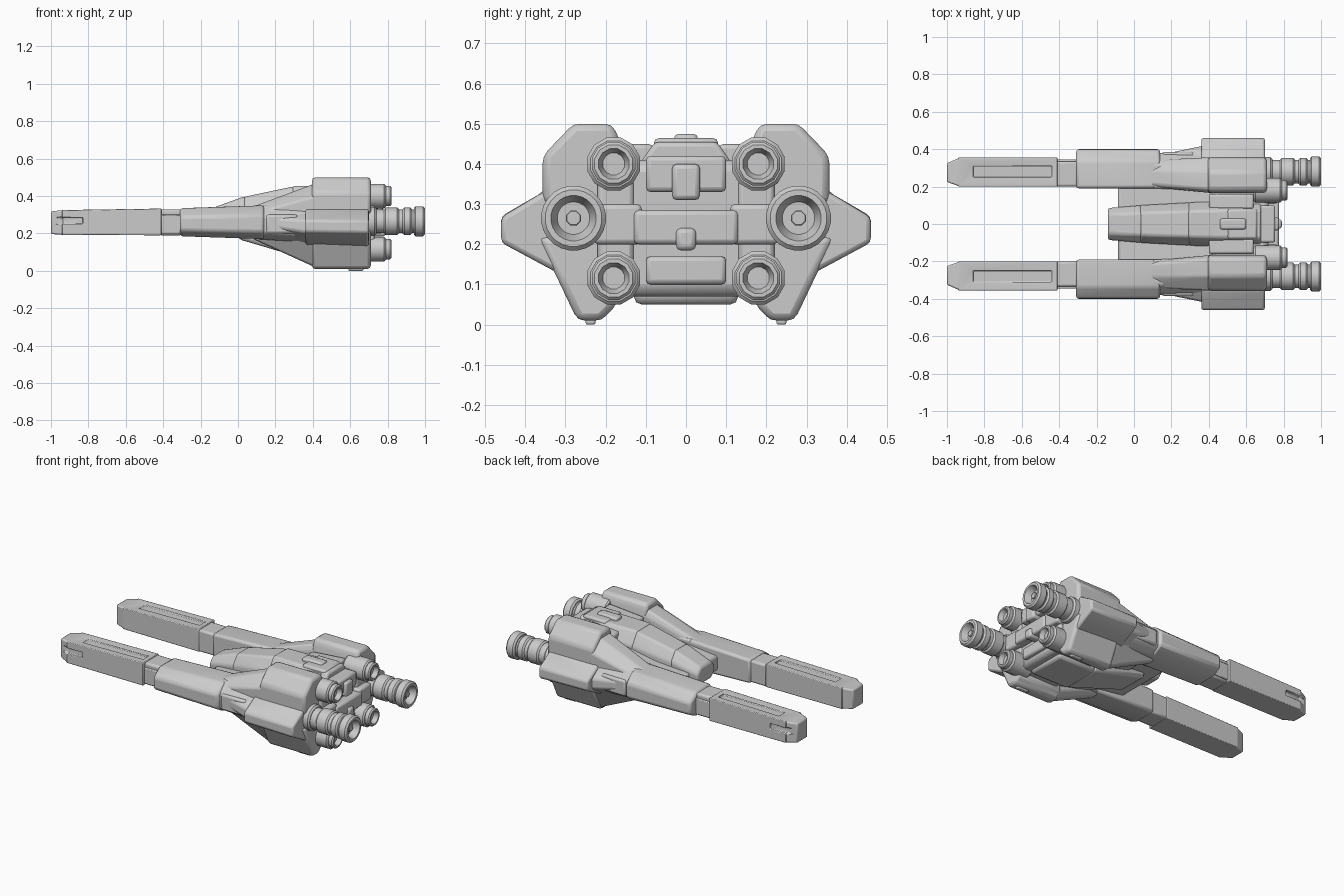
import bpy, bmesh, math

if "Cube" in bpy.data.objects:
    bpy.data.objects.remove(bpy.data.objects["Cube"])

hull_grey = bpy.data.materials.new("hull grey")
hull_grey.use_nodes = True
hull_grey.diffuse_color = (0.6, 0.6, 0.6, 1)
hull_grey.node_tree.nodes["Principled BSDF"].inputs["Base Color"].default_value = hull_grey.diffuse_color

# Unit cross-sections, outward then upward
SQUARE = [(0, 0), (1, 0), (1, 1), (0, 1)]
SLOPED_TOP = [(0, 0), (1, 0), (1, 0.6), (0.6, 1), (0.1, 1), (0, 0.8)]
SLOPED_BASE = [(0.2, 0), (0.5, 0), (1, 1), (0, 1), (0, 0.2)]
SLOPED_SIDE = [(0, 0), (0.7, 0), (1, 0.2), (1, 0.7), (0.7, 1), (0, 1)]
WEDGE = [(0, 0), (0.4, 0), (1, 0.4), (1, 0.7), (0.6, 1), (0, 1)]
CANOPY = [(0.2, 0), (0.8, 0), (1, 0.3), (1, 0.7), (0.8, 1), (0.2, 1), (0, 0.7), (0, 0.3)]


def skin(name, rings, mirror, bevel):
    """Join rings of points into a closed, soft-edged solid."""
    bm = bmesh.new()
    loops = [[bm.verts.new(point) for point in ring] for ring in rings]
    for near, far in zip(loops, loops[1:]):
        for i in range(len(near)):
            bm.faces.new((near[i - 1], near[i], far[i], far[i - 1]))
    bm.faces.new(loops[0])
    bm.faces.new(loops[-1])
    bmesh.ops.recalc_face_normals(bm, faces=bm.faces)
    mesh = bpy.data.meshes.new(name)
    bm.to_mesh(mesh)
    bm.free()
    mesh.materials.append(hull_grey)
    part = bpy.data.objects.new(name, mesh)
    bpy.context.collection.objects.link(part)
    bpy.ops.object.select_all(action="DESELECT")
    part.select_set(True)
    bpy.context.view_layer.objects.active = part
    bpy.ops.object.shade_smooth_by_angle(angle=math.radians(40))
    if bevel:
        soften = part.modifiers.new("soft edges", "BEVEL")
        soften.width, soften.segments = bevel, 2
    if mirror:
        part.modifiers.new("other side", "MIRROR").use_axis = (False, True, False)
    return part


def solid(name, x, y, z, front_y=None, front_z=None, outline=SQUARE, mirror=True, bevel=0.012):
    """Bar along x, with an optional different size at its front end."""
    def ring(at, wide, tall):
        return [(at, wide[0] + u * (wide[1] - wide[0]), tall[0] + v * (tall[1] - tall[0]))
                for u, v in outline]
    rings = [ring(x[0], front_y or y, front_z or z), ring(x[1], y, z)]
    return skin(name, rings, mirror, bevel)


def centred(name, x, half, z, front=None, front_z=None, outline=SQUARE, bevel=0.012):
    """Bar across the centre line, given its half width."""
    front_y = (-front, front) if front else None
    return solid(name, x, (-half, half), z, front_y, front_z, outline, mirror=False, bevel=bevel)


def drum(name, centre, x, radius, sides=24, hollow=False):
    """Round section along x with eased rims and an optional nozzle cavity."""
    ease, (start, end) = radius / 8, x
    rim = radius - ease
    profile = [(start, rim), (start + ease, radius), (end - ease, radius), (end, rim)]
    if hollow:
        profile += [(end, radius * 0.7), (end - radius / 2, radius / 2)]
    turns = [math.tau * (i + 0.5) / sides for i in range(sides)]
    rings = [[(at, centre[0] + r * math.cos(t), centre[1] + r * math.sin(t)) for t in turns]
             for at, r in profile]
    skin(name, rings, True, 0)


def carve(part, x, y, z):
    """Cut a box out of a part, ahead of its other modifiers."""
    cutter = solid("cutter", x, y, z, mirror=False, bevel=0)
    bpy.context.view_layer.objects.active = part
    cut = part.modifiers.new("cut", "BOOLEAN")
    cut.object, cut.solver = cutter, "EXACT"
    bpy.ops.object.modifier_move_to_index(modifier=cut.name, index=0)
    bpy.ops.object.modifier_apply(modifier="cut")
    bpy.data.objects.remove(cutter)


# Long forward prongs with side slots at the tip and a shallow top tray
prong_y, prong_z = (0.2, 0.355), (0.19, 0.333)
prong = solid("prong", (-0.94, -0.41), prong_y, prong_z, front_z=(0.192, 0.325), bevel=0.018)
tip = solid("prong_tip", (-1, -0.93), prong_y, (0.192, 0.325), front_y=(0.225, 0.325),
            front_z=(0.197, 0.318), bevel=0.01)
for part in (prong, tip):
    carve(part, x=(-0.98, -0.83), y=(0.335, 0.4), z=(0.25, 0.285))
carve(prong, x=(-0.86, -0.44), y=(0.25, 0.31), z=(0.318, 0.4))
solid("prong_neck", (-0.42, -0.3), (0.2, 0.335), (0.19, 0.328))
solid("neck_plate", (-0.41, -0.3), (0.32, 0.345), (0.2, 0.3), bevel=0.005)

# Thicker arms behind the prongs
solid("arm", (-0.31, 0.14), (0.19, 0.4), (0.17, 0.35), front_z=(0.185, 0.335),
      outline=SLOPED_SIDE, bevel=0.015)
solid("arm_root", (0.1, 0.7), (0.17, 0.36), (0.13, 0.37), front_y=(0.19, 0.38), front_z=(0.17, 0.35),
      outline=SLOPED_SIDE)
solid("arm_hatch", (0.15, 0.32), (0.35, 0.385), (0.2, 0.3))

# Three engine pods on each side, each with a fairing running forward
top_y, top_z = (0.165, 0.357), (0.3, 0.5)
solid("upper_pod", (0.395, 0.71), top_y, top_z, outline=SLOPED_TOP, bevel=0.018)
solid("upper_fairing", (0.07, 0.42), top_y, (0.29, 0.47), front_y=(0.2, 0.34),
      front_z=(0.26, 0.34), outline=SLOPED_TOP, bevel=0.02)
side_y, side_z = (0.2, 0.46), (0.12, 0.33)
solid("side_pod", (0.36, 0.7), side_y, side_z, front_z=(0.13, 0.33), outline=WEDGE)
solid("side_fairing", (0.14, 0.38), (0.2, 0.42), side_z, front_y=(0.2, 0.37),
      front_z=(0.18, 0.33), outline=WEDGE)
low_y, low_z = (0.17, 0.37), (0.01, 0.22)
solid("lower_pod", (0.395, 0.71), low_y, low_z, outline=SLOPED_BASE, bevel=0.018)
solid("lower_fairing", (0.08, 0.41), low_y, (0.02, 0.22), front_y=(0.21, 0.34),
      front_z=(0.17, 0.22), outline=SLOPED_BASE)
solid("lower_skid", (0.59, 0.67), (0.225, 0.25), (0, 0.04), bevel=0.005)

# Main engines: ribbed barrel ending in a bell
main = (0.28, 0.265)
drum("main_barrel", main, (0.6, 0.95), 0.064)
drum("main_collar", main, (0.66, 0.74), 0.078)
for name, start, end in (("front_rib", 0.78, 0.86), ("rear_rib", 0.88, 0.93)):
    drum(name, main, (start, end), 0.074)
drum("main_bell", main, (0.94, 1), 0.081, hollow=True)
drum("main_igniter", main, (0.94, 0.98), 0.02, sides=8)

# Small engines above and below
for level, height in (("upper", 0.4), ("lower", 0.116)):
    small = (0.18, height)
    drum(level + "_engine", small, (0.64, 0.79), 0.068, sides=12)
    drum(level + "_nozzle", small, (0.7, 0.82), 0.056, sides=12, hollow=True)

# Central hull: flat front wing, flared middle, boxy stern
centred("front_wing", (-0.085, 0.2), 0.2, (0.17, 0.33), front_z=(0.21, 0.3))
centred("flared_hull", (0.12, 0.42), 0.2, (0.08, 0.385), front_z=(0.17, 0.32))
centred("core_hull", (0.41, 0.72), 0.2, (0.07, 0.41), bevel=0.03)

# Spine rising from the nose, and the keel below
centred("spine_nose", (-0.14, 0.04), 0.1, (0.21, 0.4), front=0.085, front_z=(0.23, 0.335),
        outline=CANOPY)
centred("spine", (0.03, 0.3), 0.115, (0.2, 0.452), front=0.1, front_z=(0.21, 0.395), outline=CANOPY)
centred("rear_spine", (0.29, 0.68), 0.13, (0.2, 0.455), front=0.115, outline=CANOPY)
centred("keel_nose", (0, 0.4), 0.13, (0.052, 0.25), front=0.1, front_z=(0.17, 0.25), bevel=0.02)
centred("keel", (0.39, 0.66), 0.13, (0.05, 0.25), bevel=0.02)
solid("hull_shoulder", (0.4, 0.64), (0.08, 0.16), (0.36, 0.45), front_z=(0.36, 0.43))
centred("top_vent", (0.5, 0.66), 0.08, (0.42, 0.464))
centred("top_hump", (0.46, 0.6), 0.03, (0.43, 0.475))

# Stern machinery and the links to the engines
centred("stern_crossbar", (0.66, 0.775), 0.13, (0.2, 0.285))
centred("stern_upper_box", (0.66, 0.755), 0.1, (0.33, 0.42))
centred("stern_lower_box", (0.66, 0.745), 0.1, (0.1, 0.17))
centred("stern_hatch", (0.7, 0.775), 0.035, (0.31, 0.4))
centred("stern_valve", (0.7, 0.79), 0.025, (0.185, 0.24))
solid("engine_link", (0.6, 0.765), (0.11, 0.23), (0.2, 0.3))
solid("engine_strut", (0.64, 0.73), (0.13, 0.22), (0.09, 0.42))
